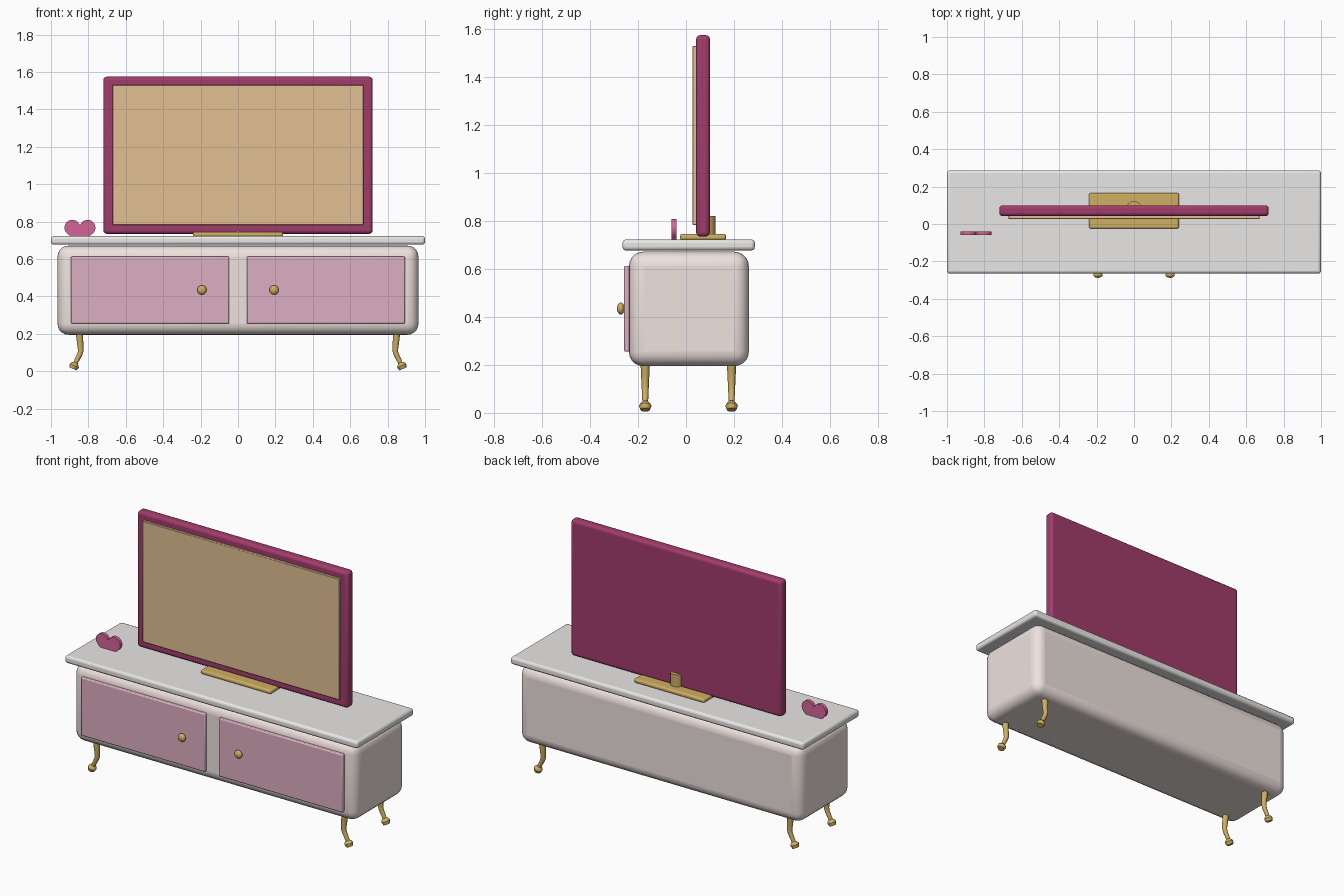
import bpy, bmesh, math
from mathutils import Vector, Matrix

if "Cube" in bpy.data.objects:
    bpy.data.objects.remove(bpy.data.objects["Cube"])


def material(name, rgb):
    m = bpy.data.materials.new(name)
    m.diffuse_color = (*rgb, 1)
    m.use_nodes = True
    m.node_tree.nodes["Principled BSDF"].inputs["Base Color"].default_value = m.diffuse_color
    return m


CREAM = material("cream", (0.86, 0.76, 0.73))
WHITE = material("white", (0.82, 0.80, 0.78))
PINK = material("pink", (0.72, 0.43, 0.54))
GOLD = material("gold", (0.62, 0.43, 0.12))
PLUM = material("plum", (0.36, 0.045, 0.15))
SCREEN = material("screen", (0.76, 0.53, 0.29))
ROSE = material("rose", (0.66, 0.13, 0.32))


def finish(name, bm, mat, bevel=0, segments=3):
    bmesh.ops.recalc_face_normals(bm, faces=bm.faces)
    me = bpy.data.meshes.new(name)
    bm.to_mesh(me)
    bm.free()
    ob = bpy.data.objects.new(name, me)
    bpy.context.collection.objects.link(ob)
    me.materials.append(mat)
    if bevel:
        mod = ob.modifiers.new("bevel", 'BEVEL')
        mod.width, mod.segments = bevel, segments
    bpy.ops.object.select_all(action='DESELECT')
    bpy.context.view_layer.objects.active = ob
    ob.select_set(True)
    bpy.ops.object.shade_smooth_by_angle(angle=math.radians(35))
    return ob


def box(name, lo, hi, mat, bevel, segments=3):
    lo, hi = Vector(lo), Vector(hi)
    bm = bmesh.new()
    bmesh.ops.create_cube(bm, size=1, matrix=Matrix.Translation((lo + hi) / 2)
                          @ Matrix.Diagonal((*(hi - lo), 1)))
    return finish(name, bm, mat, bevel, segments)


def tube(name, rings, mat, sides=12):
    """Loft circles given as (centre, axis, radius)."""
    bm = bmesh.new()
    loops = []
    for c, axis, r in rings:
        axis = Vector(axis).normalized()
        v = Vector((0, 1, 0))
        u = axis.cross(v)
        loops.append([bm.verts.new(Vector(c) + r * (math.cos(t) * u + math.sin(t) * v))
                      for t in (2 * math.pi * i / sides for i in range(sides))])
    for a, b in zip(loops, loops[1:]):
        for i in range(sides):
            j = (i + 1) % sides
            bm.faces.new((a[i], a[j], b[j], b[i]))
    bm.faces.new(loops[0])
    bm.faces.new(loops[-1])
    return finish(name, bm, mat)


# Cabinet and top
box("cabinet_body", (-0.965, -0.238, 0.195), (0.965, 0.262, 0.672), CREAM, 0.06, 5)
box("cabinet_top", (-1, -0.265, 0.677), (1, 0.287, 0.723), WHITE, 0.015)

# Doors, knobs and curved legs
for s, side in ((-1, "left"), (1, "right")):
    xs = sorted((s * 0.047, s * 0.893))
    box("door_" + side, (xs[0], -0.258, 0.255), (xs[1], -0.23, 0.613), PINK, 0.006, 2)

    bm = bmesh.new()
    bmesh.ops.create_uvsphere(bm, u_segments=16, v_segments=10, radius=1,
                              matrix=Matrix.Translation((s * 0.193, -0.272, 0.435))
                              @ Matrix.Diagonal((0.025, 0.016, 0.025, 1)))
    finish("knob_" + side, bm, GOLD)

    for y, end in ((-0.17, "front"), (0.19, "back")):
        path = [(0.848, 0.215, 0.02), (0.848, 0.18, 0.019), (0.858, 0.135, 0.016),
                (0.86, 0.105, 0.015), (0.85, 0.085, 0.014), (0.865, 0.055, 0.013),
                (0.873, 0.038, 0.014)]
        path = [(0.848, 0.215, 0.02), (0.846, 0.175, 0.018), (0.84, 0.11, 0.015),
                (0.847, 0.088, 0.014), (0.868, 0.046, 0.012)]
        rings = []
        for i, (x, z, r) in enumerate(path):
            a, b = path[max(i - 1, 0)], path[min(i + 1, len(path) - 1)]
            rings.append(((s * x, y, z), (s * (b[0] - a[0]), 0, b[1] - a[1]), r))
        tube(f"leg_{end}_{side}", rings, GOLD)

        # Tilted pad foot
        d = Vector((s * 0.4, 0, -0.9)).normalized()
        c = Vector((s * 0.868, y, 0.046))
        foot = [(c + d * t, d, r) for t, r in
                ((0, 0.012), (0.008, 0.021), (0.017, 0.026), (0.025, 0.024), (0.036, 0.02))]
        tube(f"foot_{end}_{side}", foot, GOLD)

# Television on its stand
box("tv_frame", (-0.72, 0.042, 0.735), (0.72, 0.1, 1.575), PLUM, 0.018)
box("tv_screen", (-0.672, 0.027, 0.783), (0.672, 0.06, 1.53), SCREEN, 0.003, 1)
box("tv_stand_base", (-0.24, -0.025, 0.72), (0.24, 0.167, 0.746), GOLD, 0.01)
tube("tv_stand_neck", [((0, 0.083, z), (0, 0, 1), 0.04) for z in (0.73, 0.82)], GOLD, 24)

# Heart ornament: two lobes running down to a point
bm = bmesh.new()
R, CX, CZ = 0.042, 0.041, 0.768
half = [(CX + R * math.cos(t), CZ + R * math.sin(t))
        for t in (math.radians(-40 + 200 * i / 10) for i in range(11))]
outline = [(0, 0.679)] + half + [(-x, z) for x, z in reversed(half)]
face = bm.faces.new([bm.verts.new((x - 0.845, -0.06, z)) for x, z in outline])
ext = bmesh.ops.extrude_face_region(bm, geom=[face])
bmesh.ops.translate(bm, vec=(0, 0.021, 0),
                    verts=[v for v in ext["geom"] if isinstance(v, bmesh.types.BMVert)])
finish("heart_ornament", bm, ROSE)
